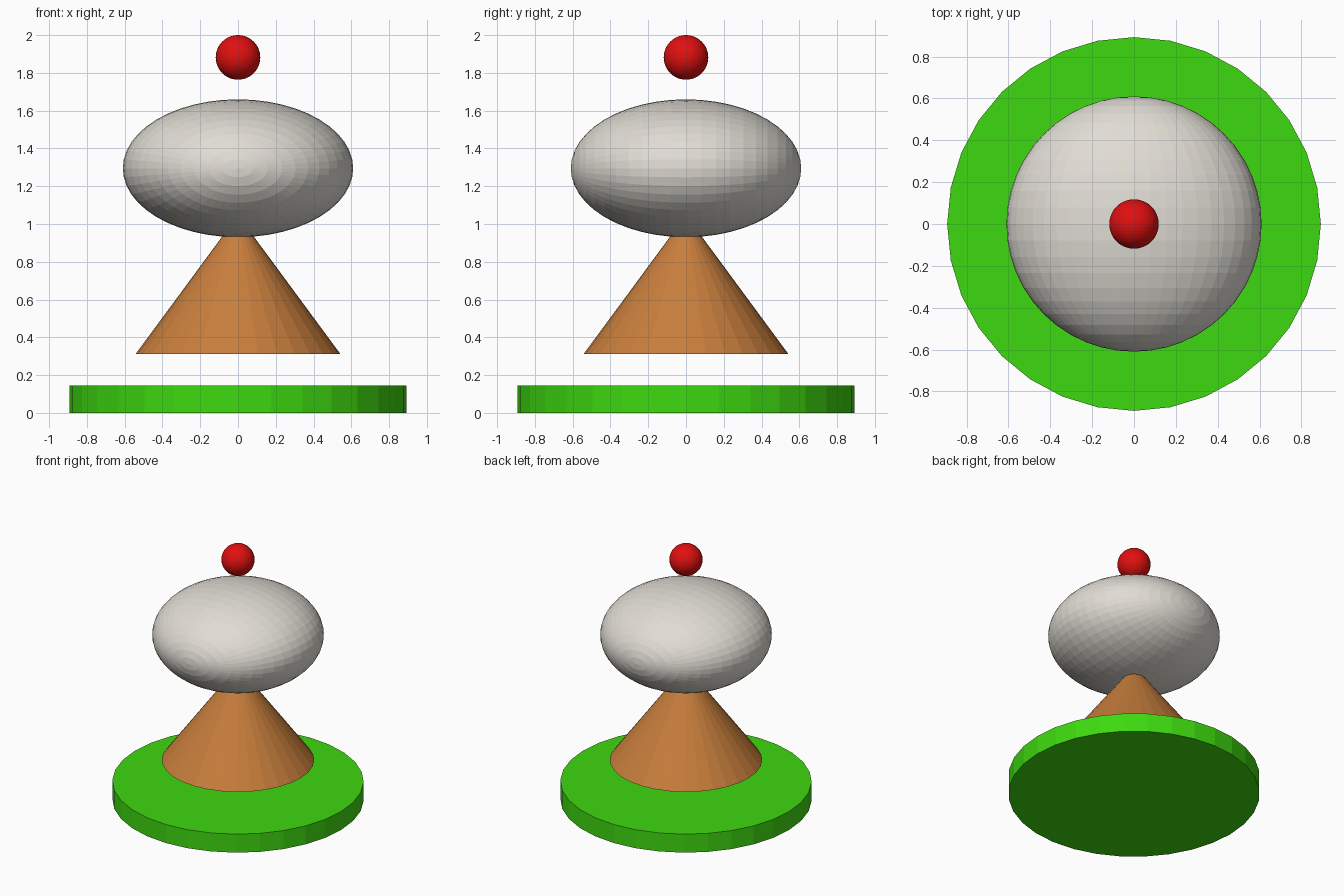
import bpy, math

if "Cube" in bpy.data.objects:
    bpy.data.objects.remove(bpy.data.objects["Cube"])


def material(name, rgb):
    m = bpy.data.materials.new(name)
    m.diffuse_color = (*rgb, 1)
    m.use_nodes = True
    m.node_tree.nodes["Principled BSDF"].inputs["Base Color"].default_value = m.diffuse_color
    return m


def finish(name, mat):
    ob = bpy.context.object
    ob.name = name
    ob.data.materials.append(mat)
    return ob


def ball(name, mat, z, radius, height):
    # poles lie along the y axis
    bpy.ops.mesh.primitive_uv_sphere_add(segments=48, ring_count=24, radius=1,
                                         location=(0, 0, z),
                                         rotation=(math.pi / 2, 0, 0))
    ob = finish(name, mat)
    ob.scale = (radius, height, radius)  # local y points along world z
    return ob


green = material("green", (0.048, 0.69, 0.005))
tan = material("orange_brown", (0.578, 0.209, 0.045))
grey = material("warm_grey", (0.75, 0.72, 0.66))
red = material("red", (0.75, 0.005, 0.005))

# round base plate
bpy.ops.mesh.primitive_cylinder_add(vertices=32, radius=0.893, depth=0.145,
                                    location=(0, 0, 0.0725))
finish("base_disc", green)

# floating cone, tip buried in the body
bpy.ops.mesh.primitive_cone_add(vertices=32, radius1=0.542, radius2=0, depth=0.735,
                                location=(0, 0, 0.312 + 0.735 / 2))
finish("cone", tan)

# flattened body and small ball above it
ball("body", grey, 1.295, 0.61, 0.365)
ball("top_ball", red, 1.882, 0.118, 0.118)
